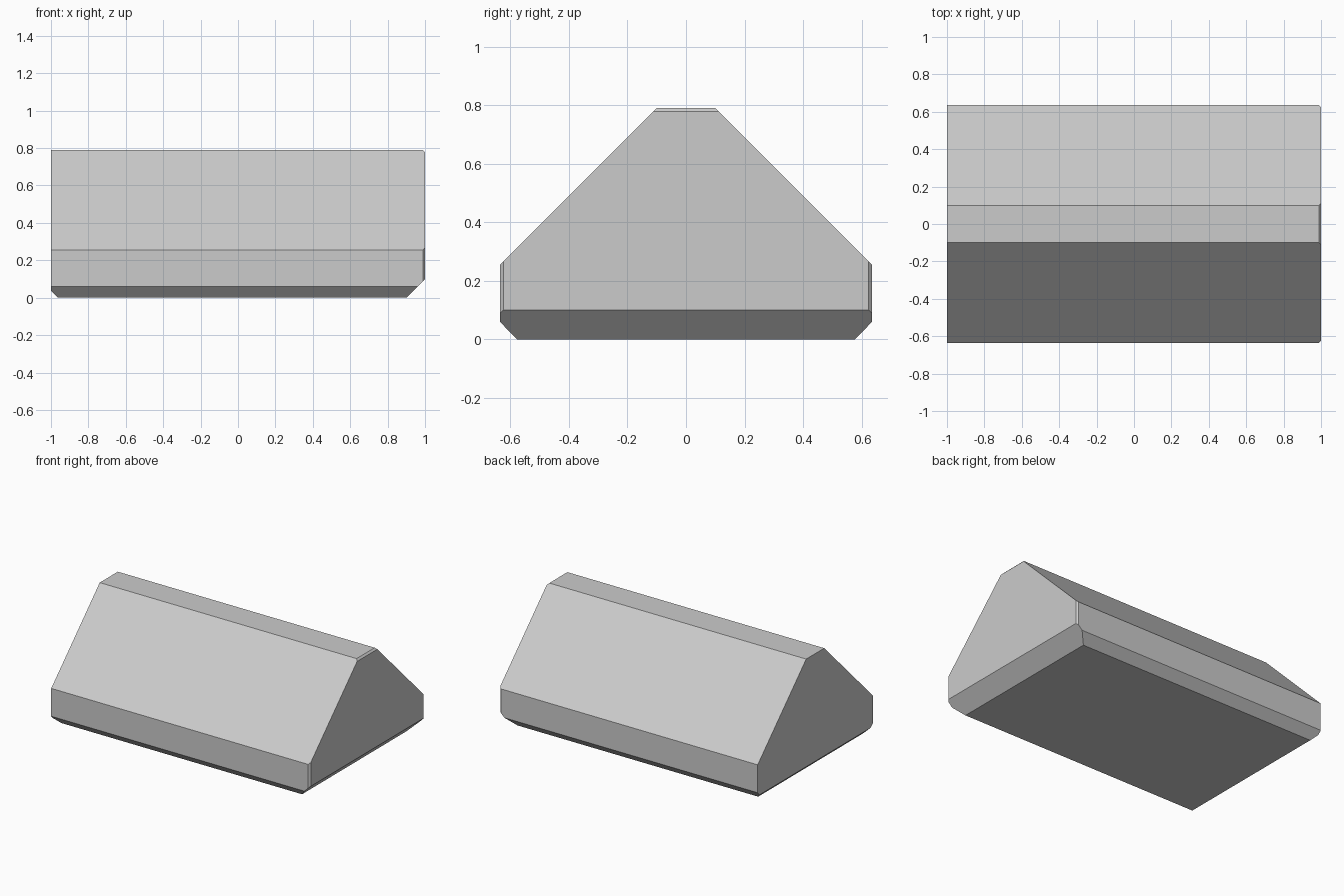
import bpy, bmesh
from mathutils import Vector

if "Cube" in bpy.data.objects:
    bpy.data.objects.remove(bpy.data.objects["Cube"])

# Gabled cross-section (y, z), extruded along x
half = [(0.577, 0), (0.636, 0.06), (0.636, 0.255), (0.1, 0.79)]
profile = half + [(-y, z) for y, z in reversed(half)]
bm = bmesh.new()
face = bm.faces.new([bm.verts.new((-1, y, z)) for y, z in profile])
ext = bmesh.ops.extrude_face_region(bm, geom=[face], use_keep_orig=True)
verts = [g for g in ext["geom"] if isinstance(g, bmesh.types.BMVert)]
bmesh.ops.translate(bm, verts=verts, vec=(2, 0, 0))


def chamfer(point, normal):
    """Slice off everything beyond the plane and cap the cut."""
    geom = bm.verts[:] + bm.edges[:] + bm.faces[:]
    cut = bmesh.ops.bisect_plane(bm, geom=geom, plane_co=Vector(point),
                                 plane_no=Vector(normal).normalized(),
                                 clear_outer=True)["geom_cut"]
    edges = [g for g in cut if isinstance(g, bmesh.types.BMEdge)]
    bmesh.ops.contextual_create(bm, geom=edges)


# End chamfers: large bottom right, small bottom left, thin top and sides
chamfer((0.9, 0, 0), (1, 0, -1))
chamfer((-0.963, 0, 0), (-1, 0, -1))
chamfer((1, 0, 0.778), (1, 0, 1))
for s in (-1, 1):
    chamfer((1, s * 0.624, 0.2), (1, s, 0))

bmesh.ops.recalc_face_normals(bm, faces=bm.faces[:])
mesh = bpy.data.meshes.new("gabled_block")
bm.to_mesh(mesh)
bm.free()
block = bpy.data.objects.new("gabled_block", mesh)
bpy.context.collection.objects.link(block)
